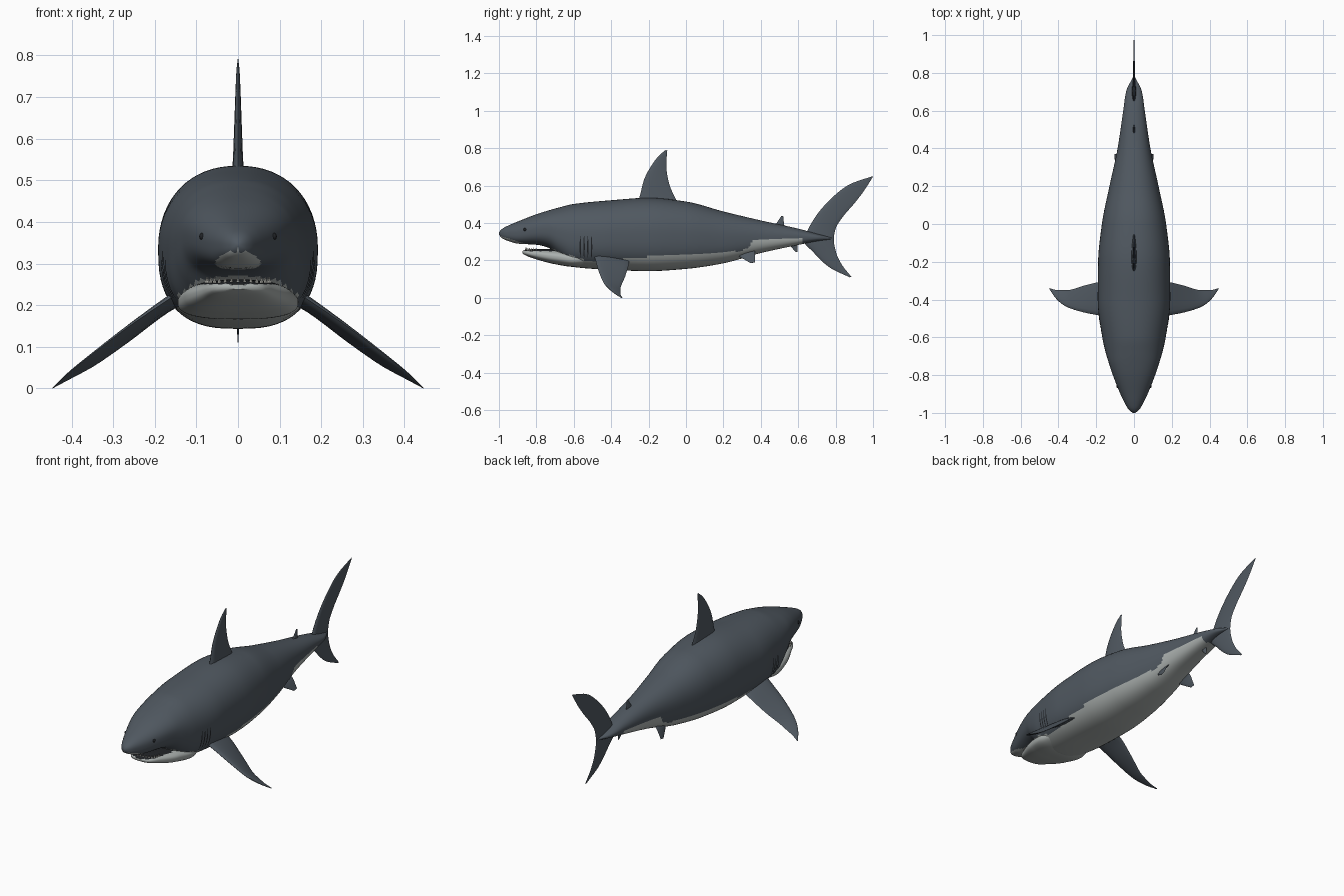
import bpy
import bmesh
import math
from mathutils import Vector

if "Cube" in bpy.data.objects:
    bpy.data.objects.remove(bpy.data.objects["Cube"], do_unlink=True)


def make_material(name, red, green, blue):
    mat = bpy.data.materials.new(name)
    mat.use_nodes = True
    color = (red, green, blue, 1)
    mat.diffuse_color = color
    shader = mat.node_tree.nodes["Principled BSDF"]
    shader.inputs["Base Color"].default_value = color
    shader.inputs["Roughness"].default_value = 0.6
    return mat


SLATE = make_material("slate grey skin", 0.08, 0.098, 0.118)
BELLY = make_material("pale belly", 0.40, 0.43, 0.42)
DARK = make_material("dark slit", 0.015, 0.017, 0.02)
TOOTH = make_material("ivory teeth", 0.65, 0.65, 0.6)


def interpolate(rows, key):
    """Monotone cubic blend of rows whose first entry is the key."""
    def slope(i, c):
        return (rows[i + 1][c] - rows[i][c]) / (rows[i + 1][0] - rows[i][0])

    def tangent(i, c):
        if i == 0:
            return slope(0, c)
        if i == len(rows) - 1:
            return slope(i - 1, c)
        a, b = slope(i - 1, c), slope(i, c)
        return 2 * a * b / (a + b) if a * b > 0 else 0

    i = 0
    while i < len(rows) - 2 and key > rows[i + 1][0]:
        i += 1
    span = rows[i + 1][0] - rows[i][0]
    t = min(max((key - rows[i][0]) / span, 0), 1)
    ease = t * t * (3 - 2 * t)
    return [rows[i][c] + (rows[i + 1][c] - rows[i][c]) * ease
            + span * t * (1 - t) * ((1 - t) * tangent(i, c) - t * tangent(i + 1, c))
            for c in range(1, len(rows[0]))]


def finish(bm, name, materials, rule=None, angle=40):
    bmesh.ops.recalc_face_normals(bm, faces=bm.faces)
    bm.normal_update()
    if rule:
        for face in bm.faces:
            face.material_index = rule(face.calc_center_median(), face.normal)
    mesh = bpy.data.meshes.new(name)
    bm.to_mesh(mesh)
    bm.free()
    for mat in materials:
        mesh.materials.append(mat)
    obj = bpy.data.objects.new(name, mesh)
    bpy.context.collection.objects.link(obj)
    bpy.ops.object.select_all(action="DESELECT")
    obj.select_set(True)
    bpy.context.view_layer.objects.active = obj
    bpy.ops.object.shade_smooth_by_angle(angle=math.radians(angle))
    return obj


def loft(name, rings, materials, rule=None):
    bm = bmesh.new()
    loops = [[bm.verts.new(p) for p in ring] for ring in rings]
    for a, b in zip(loops, loops[1:]):
        for k in range(len(a)):
            j = (k + 1) % len(a)
            bm.faces.new((a[k], a[j], b[j], b[k]))
    bm.faces.new(loops[0])
    bm.faces.new(loops[-1])
    return finish(bm, name, materials, rule)


# Rounded-square cross-sections: y, top, bottom, half width
BODY = [(-1, .35, .338, .006), (-.985, .368, .32, .026), (-.95, .387, .304, .048),
        (-.9, .408, .29, .072), (-.8, .447, .284, .112), (-.74, .466, .27, .132),
        (-.68, .483, .22, .15), (-.6, .502, .165, .168), (-.4, .522, .15, .192),
        (-.2, .535, .143, .19), (0, .515, .155, .17), (.2, .462, .185, .13),
        (.4, .414, .24, .087), (.6, .37, .283, .057), (.7, .343, .303, .042),
        (.78, .322, .314, .004)]
JAW = [(-.875, .25, .238, .02), (-.86, .256, .228, .056), (-.8, .262, .206, .088),
       (-.7, .262, .18, .128), (-.6, .25, .166, .145), (-.5, .24, .18, .12)]
# Colour boundary height along the flank: y, z
FLANK = [(-1, .333), (-.87, .295), (-.74, .27), (-.62, .225), (-.48, .195), (-.35, .207),
         (0, .235), (.28, .25), (.34, .275), (.36, .315), (.62, .322), (.64, .2), (.8, .2)]


def exponent(upper):
    return 2.2 if upper else 2.7


def hull_ring(table, y, count=64):
    top, bottom, width = interpolate(table, y)
    middle, half = (top + bottom) / 2, (top - bottom) / 2
    ring = []
    for k in range(count):
        a = math.tau * k / count
        c, s = math.cos(a), math.sin(a)
        p = 2 / exponent(s > 0)
        ring.append((width * math.copysign(abs(c) ** p, c), y,
                     middle + half * math.copysign(abs(s) ** p, s)))
    return ring


def hull(name, table, steps, materials, rule):
    start, end = table[0][0], table[-1][0]
    ys = [start + (end - start) * k / steps for k in range(steps + 1)]
    loft(name, [hull_ring(table, y) for y in ys], materials, rule)


def flank_x(y, z):
    top, bottom, width = interpolate(BODY, y)
    u = (2 * z - top - bottom) / (top - bottom)
    n = exponent(u > 0)
    return width * max(0, 1 - abs(u) ** n) ** (1 / n)


hull("body", BODY, 180, [SLATE, BELLY],
     lambda p, n: int(p.z < interpolate(FLANK, p.y)[0]))
hull("lower_jaw", JAW, 40, [BELLY, DARK],
     lambda p, n: int(n.z > 0.8 and p.z > 0.25))


def fin(name, sections, normal=(1, 0, 0), side=1, steps=20, count=16):
    """Loft lens sections given as leading point, trailing point, half thickness."""
    rows = [(i, *lead, *trail, thick) for i, (lead, trail, thick) in enumerate(sections)]
    normal = Vector(normal).normalized()
    rings = []
    for k in range(steps + 1):
        v = interpolate(rows, (len(rows) - 1) * k / steps)
        lead, trail, thick = Vector(v[:3]), Vector(v[3:6]), v[6]
        ring = []
        for j in range(count):
            a = math.tau * j / count
            s = (1 - math.cos(a)) / 2
            p = lead.lerp(trail, s) + normal * thick * math.sin(a) * (1 - s / 2)
            ring.append((p.x * side, p.y, p.z))
        rings.append(ring)
    loft(name, rings, [SLATE])


def flat_fin(name, rows, steps=20):
    fin(name, [((0, a, b), (0, c, d), t) for a, b, c, d, t in rows], steps=steps)


# Fins on the centre line
flat_fin("dorsal_fin", [(-.28, .48, -.03, .48, .026), (-.25, .535, -.055, .53, .017),
                        (-.225, .63, -.09, .61, .012), (-.18, .715, -.105, .70, .008),
                        (-.14, .765, -.103, .755, .005), (-.107, .792, -.1, .787, .001)])
flat_fin("tail_fin", [(.875, .11, .885, .112, .001), (.767, .163, .835, .175, .005),
                      (.68, .245, .805, .235, .01), (.63, .305, .79, .31, .014),
                      (.655, .37, .80, .37, .012), (.70, .445, .84, .435, .009),
                      (.78, .535, .90, .505, .006), (.875, .607, .95, .57, .004),
                      (.992, .649, 1, .648, .001)], steps=40)
flat_fin("second_dorsal_fin", [(.44, .36, .54, .36, .01), (.48, .395, .525, .39, .007),
                               (.51, .438, .52, .436, .001)], steps=8)
flat_fin("anal_fin", [(.53, .30, .60, .30, .008), (.56, .275, .595, .28, .006),
                      (.585, .246, .597, .245, .001)], steps=8)

# Paired fins, eyes and gill slits
for label, side in (("left", 1), ("right", -1)):
    fin(label + "_pectoral_fin",
        [((.11, -.5, .25), (.11, -.30, .22), .022), ((.18, -.485, .205), (.17, -.305, .185), .017),
         ((.27, -.467, .143), (.26, -.325, .115), .013), ((.36, -.437, .075), (.35, -.35, .052), .009),
         ((.41, -.398, .035), (.405, -.35, .022), .005), ((.446, -.347, 0), (.446, -.34, 0), .001)],
        normal=(.6, 0, .8), side=side)
    fin(label + "_pelvic_fin",
        [((.05, .25, .25), (.05, .36, .265), .01), ((.072, .28, .225), (.075, .37, .245), .008),
         ((.103, .345, .186), (.104, .37, .19), .001)],
        normal=(.8, 0, .6), side=side, steps=8)

    bm = bmesh.new()
    bmesh.ops.create_uvsphere(bm, u_segments=16, v_segments=8, radius=0.009)
    bmesh.ops.translate(bm, verts=bm.verts,
                        vec=(side * (flank_x(-.86, .365) - .004), -.86, .365))
    finish(bm, label + "_eye", [DARK])

    for index in range(4):
        bm = bmesh.new()
        y, previous = -.565 + .02 * index, None
        for k in range(13):
            z = .215 + .115 * k / 12
            half = .001 + .003 * math.sin(math.pi * k / 12)
            pair = [bm.verts.new((side * (flank_x(y + d, z) + .002), y + d, z))
                    for d in (-half, half)]
            if previous:
                bm.faces.new((previous[0], previous[1], pair[1], pair[0]))
            previous = pair
        bmesh.ops.solidify(bm, geom=bm.faces[:], thickness=.003)
        finish(bm, f"{label}_gill_slit_{index + 1}", [DARK])

# Small teeth along the lower lip
bm = bmesh.new()
for k in range(15):
    a = math.pi * (k + .5) / 15
    x, y = .076 * math.cos(a), -.795 - .062 * math.sin(a)
    made = bmesh.ops.create_cone(bm, cap_ends=True, segments=6, radius1=.005,
                                 radius2=0, depth=.016)
    bmesh.ops.translate(bm, verts=made["verts"], vec=(x, y, .261))
finish(bm, "teeth", [TOOTH])
